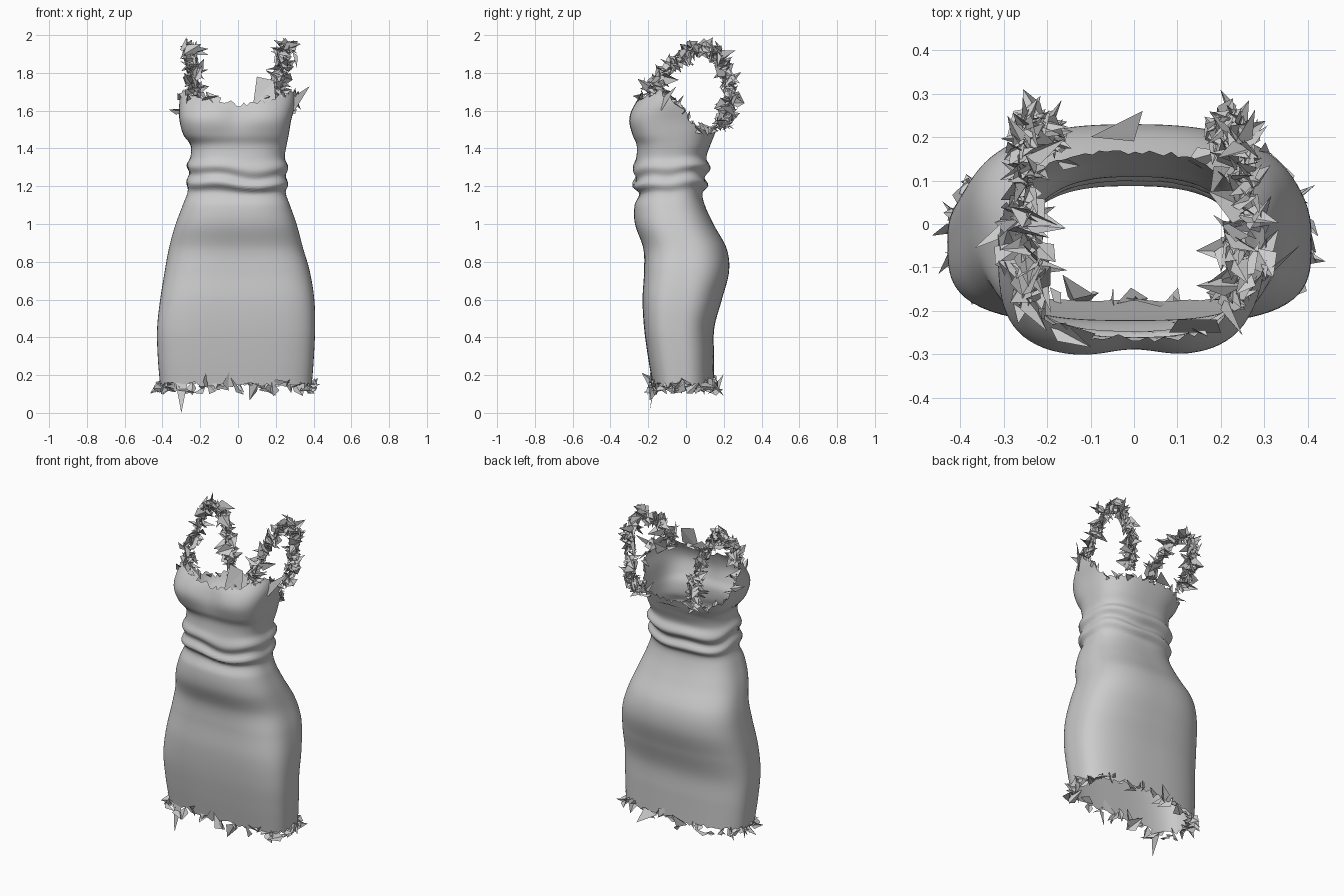
import bpy, math, random
from mathutils import Vector

if "Cube" in bpy.data.objects:
    bpy.data.objects.remove(bpy.data.objects["Cube"])

random.seed(7)


def smooth(tbl, x):
    """Monotone-ish cubic interpolation of rows (key, v1, v2, ...)."""
    n = len(tbl)
    i = 0
    while i < n - 2 and x > tbl[i + 1][0]:
        i += 1
    a, b = tbl[i], tbl[i + 1]
    p, q = tbl[max(i - 1, 0)], tbl[min(i + 2, n - 1)]
    h = b[0] - a[0]
    t = max(0, min(1, (x - a[0]) / h))
    out = []
    for k in range(1, len(a)):
        ma = (b[k] - p[k]) / (b[0] - p[0]) * h
        mb = (q[k] - a[k]) / (q[0] - a[0]) * h
        out.append((2*t**3 - 3*t*t + 1)*a[k] + (t**3 - 2*t*t + t)*ma
                   + (3*t*t - 2*t**3)*b[k] + (t**3 - t*t)*mb)
    return out


def add_mesh(name, verts, faces):
    me = bpy.data.meshes.new(name)
    me.from_pydata(verts, [], faces)
    ob = bpy.data.objects.new(name, me)
    bpy.context.collection.objects.link(ob)
    return ob


# z, left x, right x, front y, back y, front squareness
BODY = [
    (0.14, -.412, .390, -.175, .148, 3.6),
    (0.30, -.425, .402, -.202, .148, 3.6),
    (0.45, -.428, .408, -.222, .150, 3.6),
    (0.60, -.412, .404, -.230, .190, 3.5),
    (0.75, -.388, .380, -.222, .228, 3.2),
    (0.87, -.366, .345, -.226, .215, 2.8),
    (1.00, -.330, .310, -.270, .145, 2.6),
    (1.10, -.292, .275, -.272, .100, 2.6),
    (1.17, -.265, .252, -.246, .088, 2.7),
    (1.21, -.274, .266, -.284, .118, 2.7),
    (1.255, -.256, .252, -.262, .098, 2.7),
    (1.30, -.272, .266, -.281, .130, 2.7),
    (1.35, -.252, .248, -.264, .108, 2.7),
    (1.42, -.252, .258, -.262, .130, 2.9),
    (1.47, -.288, .268, -.285, .150, 3.2),
    (1.55, -.310, .282, -.305, .180, 3.3),
    (1.62, -.312, .300, -.285, .210, 3.0),
    (1.70, -.305, .312, -.225, .230, 2.7),
]
# neckline height by angle away from the front
NECK = [(0, 1.63), (20, 1.655), (45, 1.69), (62, 1.70), (80, 1.66),
        (100, 1.60), (122, 1.51), (150, 1.51), (180, 1.515)]


def body_point(ang, z):
    """ang = 0 at the front, growing towards +x."""
    wob = math.exp(-((z - 1.25) / .09) ** 2)
    zz = z + wob * (.014*math.sin(2*ang + .6) + .009*math.sin(5*ang))
    xl, xr, yf, yb, nf = smooth(BODY, zz)
    s, c = math.sin(ang), math.cos(ang)
    n = nf if c > 0 else 2.6
    r = (abs(s)**n + abs(c)**n) ** (-1/n)
    cx, cy = (xl + xr)/2, (yf + yb)/2
    x = cx + r*s*(xr - xl)/2
    y = cy - r*c*(yb - yf)/2
    if c > 0:   # hollow between the cups
        y += .02*math.exp(-(x/.08)**2) * math.exp(-((z - 1.58)/.09)**2)
    return Vector((x, y, z))


def neck_z(ang):
    d = abs((math.degrees(ang) + 180) % 360 - 180)
    return smooth(NECK, d)[0]


# dress body: one open shell, hem to neckline
COLS, ROWS = 112, 110
jag = [random.uniform(-.018, .018) for _ in range(COLS)]
verts, faces = [], []
for r in range(ROWS + 1):
    t = r/ROWS
    for c in range(COLS):
        ang = 2*math.pi*c/COLS
        top = neck_z(ang) + jag[c]*t**30
        z = .15 + jag[c-5]*(1 - t)**40 * .8 + (top - .15)*t
        verts.append(body_point(ang, z))
for r in range(ROWS):
    for c in range(COLS):
        d = (c + 1) % COLS
        faces.append((r*COLS + c, r*COLS + d, (r+1)*COLS + d, (r+1)*COLS + c))
body = add_mesh("dress_body", verts, faces)
for p in body.data.polygons:
    p.use_smooth = True


def rand_dir():
    return Vector((random.gauss(0, 1), random.gauss(0, 1), random.gauss(0, 1))).normalized()


def shards(name, centres, size, spread, fixed=()):
    """Folded, pointed scraps of cloth scattered around the centres."""
    vs, fs = [], []

    def put(pts):
        b = len(vs)
        for p in pts:
            vs.append(Vector((p.x, max(-.30, min(.31, p.y)), max(.06, min(1.99, p.z)))))
        fs.extend([(b, b+1, b+2), (b, b+2, b+3)])

    for p in centres:
        p = p + rand_dir()*spread*random.random()
        L = size*random.uniform(.5, 1.25)
        u = rand_dir()
        v = u.cross(rand_dir()).normalized()
        w = u.cross(v)
        put((p - u*L*.4, p + v*L*random.uniform(.2, .5) + w*L*.15,
             p + u*L*.75, p - v*L*random.uniform(.1, .4) + w*L*.25))
    for tri in fixed:
        b = len(vs)
        vs.extend(Vector(q) for q in tri)
        fs.append((b, b+1, b+2))
    return add_mesh(name, vs, fs)


# shoulder straps: arches of scraps (step, x, y, z)
STRAP = [(0, .235, -.20, 1.67), (1, .235, -.13, 1.77), (2, .24, -.04, 1.86),
         (3, .255, .06, 1.925), (4, .26, .15, 1.905), (5, .245, .215, 1.81),
         (6, .225, .235, 1.70), (7, .21, .22, 1.61), (8, .20, .20, 1.53)]
for side, name in ((-1, "left_strap"), (1, "right_strap")):
    pts = []
    for i in range(135):
        x, y, z = smooth(STRAP, 8*i/134)
        pts.append(Vector((side*x, y, z)))
    shards(name, pts, .085, .042)

# torn scraps along the neckline
pts = []
for i in range(34):
    a = 2*math.pi*i/34 + random.uniform(-.08, .08)
    if abs(math.sin(a)) > .35 or random.random() < .3:
        pts.append(body_point(a, neck_z(a) - .01))
shards("neckline_scraps", pts, .085, .02,
       [((.08, -.25, 1.63), (.10, -.22, 1.78), (.19, -.22, 1.76)),
        ((.08, -.25, 1.63), (.19, -.22, 1.76), (.20, -.25, 1.66)),
        ((-.10, .20, 1.50), (.02, .26, 1.53), (.00, .19, 1.50)),
        ((.24, -.16, 1.64), (.30, -.13, 1.60), (.38, -.05, 1.73))])

# torn scraps along the hem
pts = []
for i in range(62):
    a = 2*math.pi*i/62 + random.uniform(-.05, .05)
    pts.append(body_point(a, .15) + Vector((0, 0, random.uniform(-.025, .015))))
shards("hem_scraps", pts, .085, .018,
       [((-.33, -.16, .16), (-.27, -.17, .15), (-.30, -.195, .0)),
        ((.10, .14, .14), (.20, .20, .09), (.18, .15, .17)),
        ((-.02, -.17, .15), (.08, -.18, .16), (.06, -.19, .24))])
